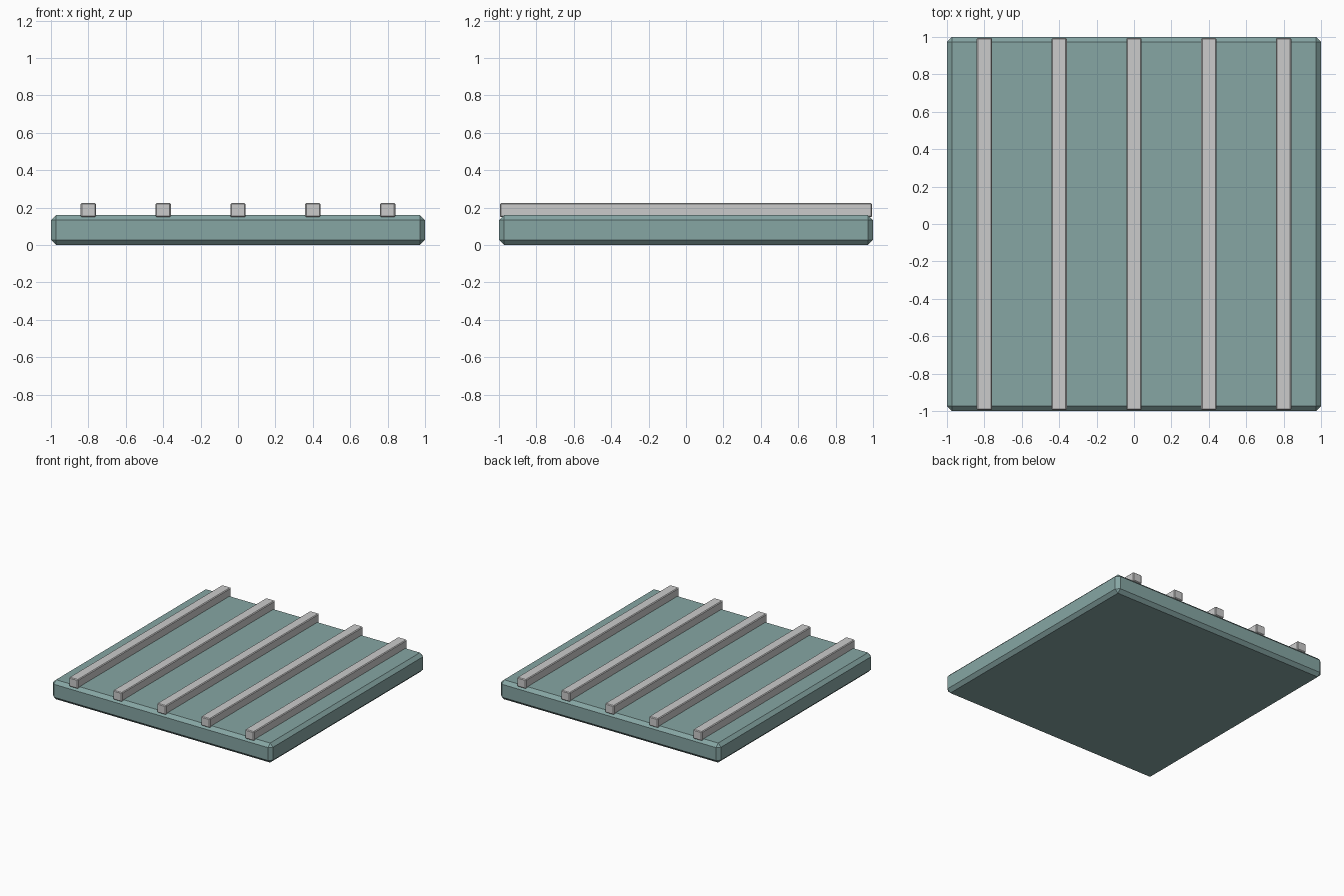
import bpy
import bmesh

if "Cube" in bpy.data.objects:
    bpy.data.objects.remove(bpy.data.objects["Cube"])


def bevelled_box(name, size, centre, bevel, material=None):
    """Box with a single-segment chamfer on every edge."""
    mesh = bpy.data.meshes.new(name)
    bm = bmesh.new()
    bmesh.ops.create_cube(bm, size=1.0)
    bmesh.ops.scale(bm, vec=size, verts=bm.verts)
    bmesh.ops.bevel(bm, geom=bm.edges[:], offset=bevel, offset_type='OFFSET',
                    segments=1, profile=0.5, affect='EDGES')
    bm.to_mesh(mesh)
    bm.free()
    obj = bpy.data.objects.new(name, mesh)
    obj.location = centre
    bpy.context.collection.objects.link(obj)
    if material:
        mesh.materials.append(material)
    return obj


teal = bpy.data.materials.new("panel_teal")
teal.diffuse_color = (0.24, 0.38, 0.37, 1.0)
teal.use_nodes = True
teal.node_tree.nodes["Principled BSDF"].inputs["Base Color"].default_value = teal.diffuse_color

# Flat panel with chamfered edges
bevelled_box("base_panel", (2.0, 2.0, 0.16), (0, 0, 0.08), 0.027, teal)

# Five parallel ribs running front to back, slightly sunk into the panel
for i in range(5):
    bevelled_box(f"rib_{i + 1}", (0.082, 1.99, 0.075),
                 (-0.8 + 0.4 * i, 0, 0.1865), 0.006)
